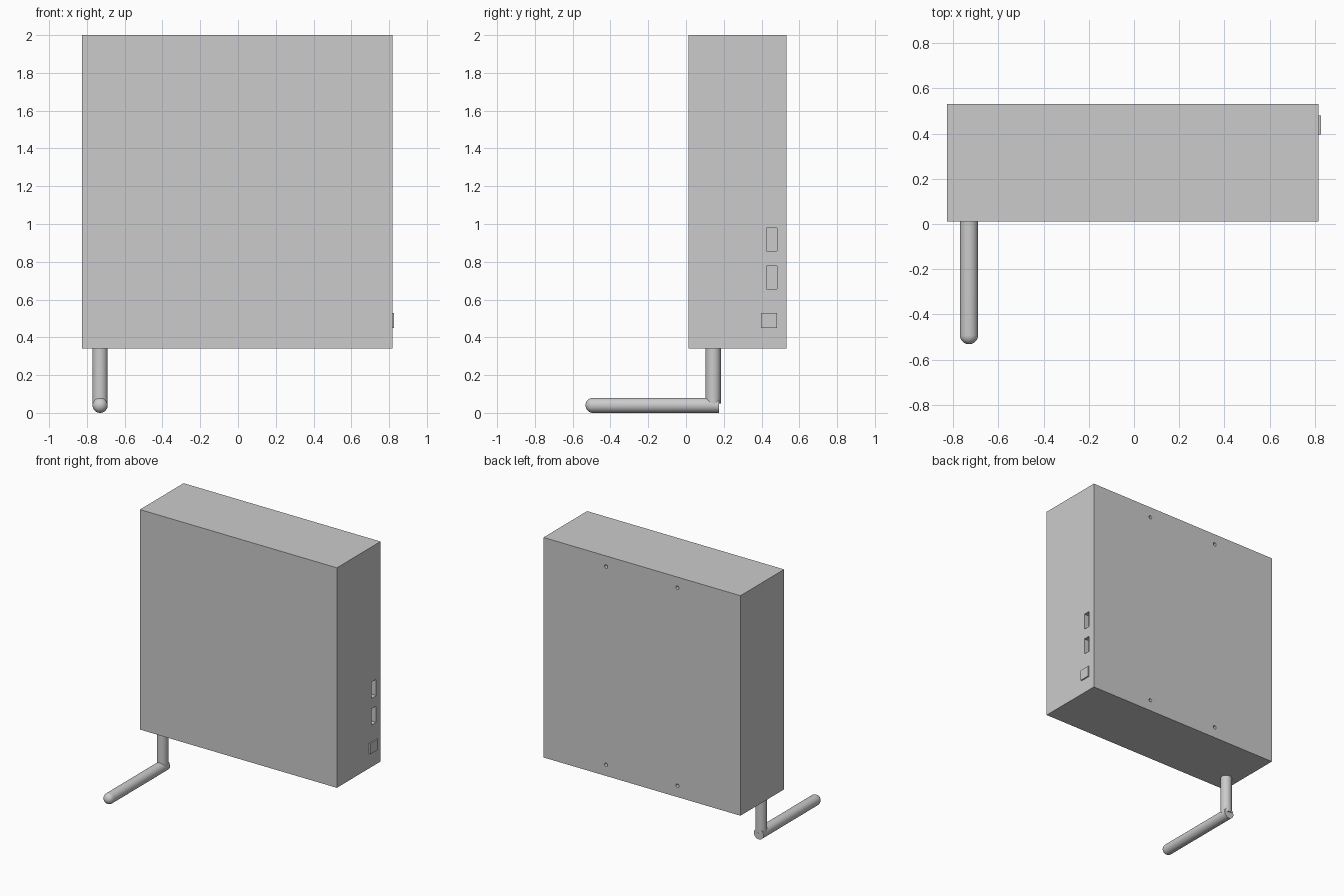
import bpy, bmesh
from math import sin, cos, pi
from mathutils import Matrix, Vector

if "Cube" in bpy.data.objects:
    bpy.data.objects.remove(bpy.data.objects["Cube"])


def finish(bm, name):
    bmesh.ops.remove_doubles(bm, verts=bm.verts, dist=1e-5)
    bmesh.ops.recalc_face_normals(bm, faces=bm.faces)
    mesh = bpy.data.meshes.new(name)
    bm.to_mesh(mesh)
    bm.free()
    ob = bpy.data.objects.new(name, mesh)
    bpy.context.collection.objects.link(ob)
    return ob


def add_box(bm, lo, hi):
    lo, hi = Vector(lo), Vector(hi)
    m = Matrix.Translation((lo + hi) / 2) @ Matrix.Diagonal((*(hi - lo), 1))
    bmesh.ops.create_cube(bm, size=1, matrix=m)


def rod(name, profile, matrix):
    """Spin an (r, z) profile around z, then place it."""
    bm = bmesh.new()
    verts = [bm.verts.new((r, 0, z)) for r, z in profile]
    edges = [bm.edges.new(p) for p in zip(verts, verts[1:])]
    bmesh.ops.spin(bm, geom=verts + edges, cent=(0, 0, 0), axis=(0, 0, 1),
                   angle=2 * pi, steps=48)
    bm.transform(matrix)
    ob = finish(bm, name)
    bpy.ops.object.select_all(action='DESELECT')
    ob.select_set(True)
    bpy.context.view_layer.objects.active = ob
    bpy.ops.object.shade_smooth_by_angle(angle=0.6)
    return ob


X0, X1 = -0.827, 0.817
Y0, Y1 = 0.012, 0.532
R = 0.04

# Cabinet body
bm = bmesh.new()
add_box(bm, (X0, Y0, 0.34), (X1, Y1, 2.0))
cabinet = finish(bm, "cabinet")

# Cutter: two side slots and four mounting holes in the back
bm = bmesh.new()
for z in (0.655, 0.857):
    add_box(bm, (X1 - 0.04, 0.427, z), (X1 + 0.05, 0.481, z + 0.123))
for x in (-0.3, 0.295):
    for z in (0.425, 1.92):
        bmesh.ops.create_cone(
            bm, cap_ends=True, segments=24, radius1=0.013, radius2=0.013, depth=0.08,
            matrix=Matrix.Translation((x, Y1, z)) @ Matrix.Rotation(pi / 2, 4, 'X'))
cutter = finish(bm, "slot_and_hole_cutter")
cutter.hide_render = True
cutter.hide_set(True)
mod = cabinet.modifiers.new("openings", 'BOOLEAN')
mod.operation = 'DIFFERENCE'
mod.solver = 'EXACT'
mod.object = cutter

# Side button
bm = bmesh.new()
add_box(bm, (X1, 0.397, 0.449), (0.827, 0.481, 0.53))
finish(bm, "side_button")

# Support post under the cabinet
rod("support_post", [(0, 0.05), (R, 0.05), (R, 0.34), (0, 0.34)],
    Matrix.Translation((-0.73, 0.144, 0)))

# Forward arm with a rounded tip
tip, back = -0.532, 0.176
length = back - tip
dome = [(R * cos(a), length - R + R * sin(a)) for a in (i * pi / 20 for i in range(10))]
rod("forward_arm", [(0, 0), (R, 0)] + dome + [(0, length)],
    Matrix.Translation((-0.73, back, R)) @ Matrix.Rotation(pi / 2, 4, 'X'))
